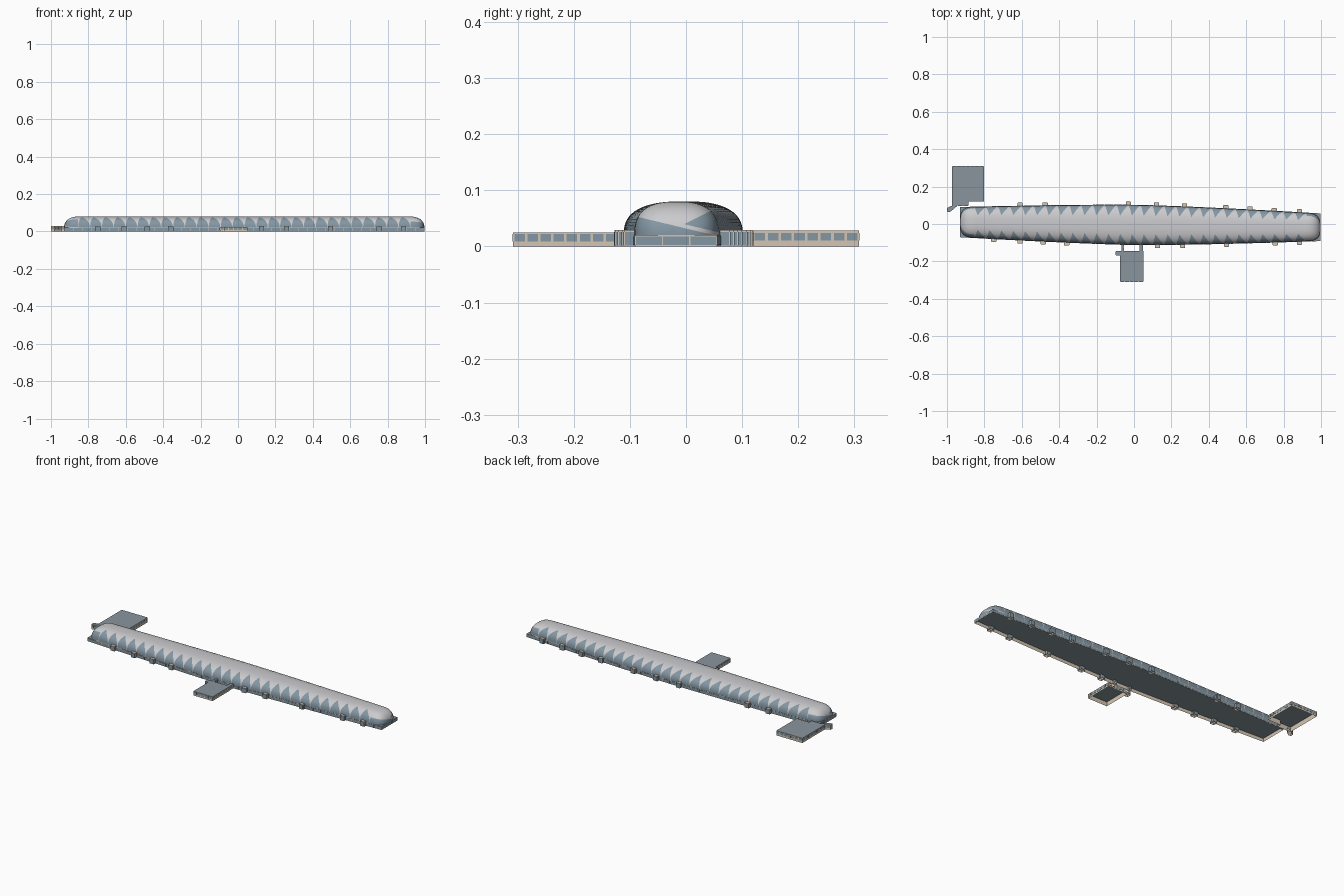
import bpy, bmesh, math
from mathutils import Vector

cube = bpy.data.objects.get("Cube")
if cube:
    bpy.data.objects.remove(cube, do_unlink=True)


def material(name, rgb):
    m = bpy.data.materials.new(name)
    m.use_nodes = True
    m.diffuse_color = (*rgb, 1)
    m.node_tree.nodes["Principled BSDF"].inputs["Base Color"].default_value = (*rgb, 1)
    return m


MATS = [material("pale_grey_metal", (0.60, 0.60, 0.62)),
        material("blue_grey_glass", (0.23, 0.31, 0.37)),
        material("cream_wall", (0.66, 0.56, 0.45)),
        material("flat_roof_grey", (0.25, 0.30, 0.335))]
METAL, GLASS, CREAM, ROOF = range(4)
X0, X1, EAVE, RISE = -0.93, 0.997, 0.02, 0.06
CAP, STEPS, POWER = 0.075, 32, 2 / 2.6


def finish(bm, name, smooth=False):
    mesh = bpy.data.meshes.new(name)
    bm.to_mesh(mesh)
    bm.free()
    for m in MATS:
        mesh.materials.append(m)
    ob = bpy.data.objects.new(name, mesh)
    bpy.context.collection.objects.link(ob)
    if smooth:
        bpy.ops.object.select_all(action="DESELECT")
        ob.select_set(True)
        bpy.context.view_layer.objects.active = ob
        bpy.ops.object.shade_smooth_by_angle(angle=math.radians(35))


# Hall plan: a long bar, widest in the middle, with a slightly bent centre line
def half_width(x):
    u = x / X0 if x < 0 else x / X1
    return 0.107 - (0.027 if x < 0 else 0.034) * u ** 1.4


def centre(x):
    return -0.005 + (0.015 * x / X0 if x < 0 else -0.0125 * x / X1)


def shell_point(x, row, wide=1, high=1):
    a = math.pi * row / STEPS
    c, s = math.cos(a), max(math.sin(a), 0)
    y = centre(x) + 0.99 * half_width(x) * wide * math.copysign(abs(c) ** POWER, c)
    return Vector((x, y, EAVE + RISE * high * s ** POWER))


def loft(bm, columns, rule):
    grid = [[bm.verts.new(p) for p in col] for col in columns]
    for i in range(len(grid) - 1):
        for r in range(STEPS):
            f = bm.faces.new((grid[i][r], grid[i + 1][r], grid[i + 1][r + 1], grid[i][r + 1]))
            f.material_index = rule(i, r)


# Vaulted roof with curved glass teeth rising from both eaves
def build_vault():
    start, end, teeth, tip, lean = X0 + CAP, X1 - CAP, 28, 12, 0.3
    pitch = (end - start) / teeth
    columns = []
    for k in range(teeth):
        for side in range(3):
            col = []
            for r in range(STEPS + 1):
                t = min(min(r, STEPS - r) / tip, 1) ** 1.7
                u = (0, 0.02 + (lean - 0.03) * t, 0.98 - (0.97 - lean) * t)[side]
                col.append(shell_point(start + (k + u) * pitch, r))
            columns.append(col)
    columns.append([shell_point(end, r) for r in range(STEPS + 1)])
    bm = bmesh.new()
    loft(bm, columns,
         lambda i, r: GLASS if i % 3 == 1 and (r < tip or r >= STEPS - tip) else METAL)
    bmesh.ops.recalc_face_normals(bm, faces=bm.faces)
    finish(bm, "vaulted_roof", True)


# Rounded roof ends: two slanting glass areas with a thin metal rib between them
def build_cap(name, base, sign):
    columns = []
    for k in range(11):
        s = math.sin(math.pi / 2 * k / 10)
        wide, high = (1 - s ** 3) ** (1 / 3), (1 - s ** 2.2) ** (1 / 2.2)
        columns.append([shell_point(base + sign * CAP * s, r, wide, high)
                        for r in range(STEPS + 1)])
    bm = bmesh.new()
    loft(bm, columns, lambda i, r: METAL)
    bmesh.ops.remove_doubles(bm, verts=bm.verts, dist=0.0002)
    mid = centre(base)
    planes = [(Vector((base, mid, z)), Vector((0, slope * sign, 1)))
              for z, slope in ((0.036, 0.24), (0.043, 0.24), (0.033, -0.5))]
    for origin, normal in planes:
        bmesh.ops.bisect_plane(bm, geom=bm.verts[:] + bm.edges[:] + bm.faces[:],
                               plane_co=origin, plane_no=normal)
    for f in bm.faces:
        p = f.calc_center_median()
        main, rib, far = [(p - o).dot(n) < 0 for o, n in planes]
        if main or (far and not rib):
            f.material_index = GLASS
    bmesh.ops.recalc_face_normals(bm, faces=bm.faces)
    # an open shell must face away from the hall
    if sum(f.normal.z * f.calc_area() for f in bm.faces) < 0:
        bmesh.ops.reverse_faces(bm, faces=bm.faces[:])
    finish(bm, name, True)


# Hollow flat-roofed block on a counter-clockwise outline, with rows of window plates
def block(name, outline, height, low, high, pane=0.025, top=ROOF, gap=0.1):
    bm = bmesh.new()
    pts = [Vector((x, y, 0)) for x, y in outline]
    feet = [bm.verts.new(p) for p in pts]
    heads = [bm.verts.new(p + Vector((0, 0, height))) for p in pts]
    bm.faces.new(heads).material_index = top
    for i, p in enumerate(pts):
        j = (i + 1) % len(pts)
        wall = bm.faces.new((feet[i], feet[j], heads[j], heads[i]))
        wall.material_index = CREAM
        along = pts[j] - p
        out = Vector((along.y, -along.x, 0)).normalized() * 0.001
        n = max(1, round(along.length / pane))
        for k in range(n):
            a, b = p + along * (k + gap) / n, p + along * (k + 1 - gap) / n
            quad = [a + Vector((0, 0, low)), b + Vector((0, 0, low)),
                    b + Vector((0, 0, high)), a + Vector((0, 0, high))]
            front = [bm.verts.new(v + out) for v in quad]
            back = [bm.verts.new(v) for v in quad]
            faces = [bm.faces.new(front)]
            for c in range(4):
                d = (c + 1) % 4
                faces.append(bm.faces.new((front[c], back[c], back[d], front[d])))
            for f in faces:
                f.material_index = GLASS
    finish(bm, name)


def rect(x0, x1, y0, y1):
    return [(x0, y0), (x1, y0), (x1, y1), (x0, y1)]


build_vault()
build_cap("right_roof_end", X1 - CAP, 1)
build_cap("left_roof_end", X0 + CAP, -1)

# Ground storey of the hall
xs = [X0 + (X1 - X0) * i / 20 for i in range(21)]
plan = [(x, centre(x) - half_width(x)) for x in xs]
plan += [(x, centre(x) + half_width(x)) for x in reversed(xs)]
block("hall_base", plan, EAVE, 0.003, 0.0175, pane=0.045, gap=0.025)

# Small entrance porches along both long sides
front_x = (-0.75, -0.61, -0.485, -0.36, 0.125, 0.26, 0.495, 0.755, 0.885)
back_x = (-0.61, -0.475, -0.03, 0.12, 0.27, 0.49, 0.62, 0.75, 0.885)
for label, sign, places in (("front", -1, front_x), ("back", 1, back_x)):
    for i, x in enumerate(places):
        edge = centre(x) + sign * half_width(x)
        y0, y1 = sorted((edge - sign * 0.012, edge + sign * 0.016))
        block(f"{label}_porch_{i + 1}", rect(x - 0.013, x + 0.013, y0, y1),
              0.029, 0.002, 0.026, top=CREAM, gap=0.06)

# Front pavilion and its links to the hall
block("front_pavilion", rect(-0.075, 0.05, -0.308, -0.145), 0.025, 0.009, 0.022)
block("front_side_wing", rect(-0.097, -0.075, -0.168, -0.145), 0.025, 0.009, 0.022)
block("front_link_left", rect(-0.067, -0.055, -0.145, -0.1), 0.025, 0.009, 0.022)
block("front_link_right", rect(0.03, 0.048, -0.145, -0.1), 0.025, 0.009, 0.022)

# Back pavilion with a notched corner and an angled entrance
block("back_pavilion", [(-0.972, 0.098), (-0.885, 0.098), (-0.885, 0.12), (-0.803, 0.12),
                        (-0.803, 0.308), (-0.972, 0.308)], 0.028, 0.011, 0.024)
block("back_entrance", [(-1.0, 0.066), (-0.982, 0.066), (-0.945, 0.098),
                        (-0.972, 0.098), (-1.0, 0.084)], 0.028, 0.011, 0.024)
